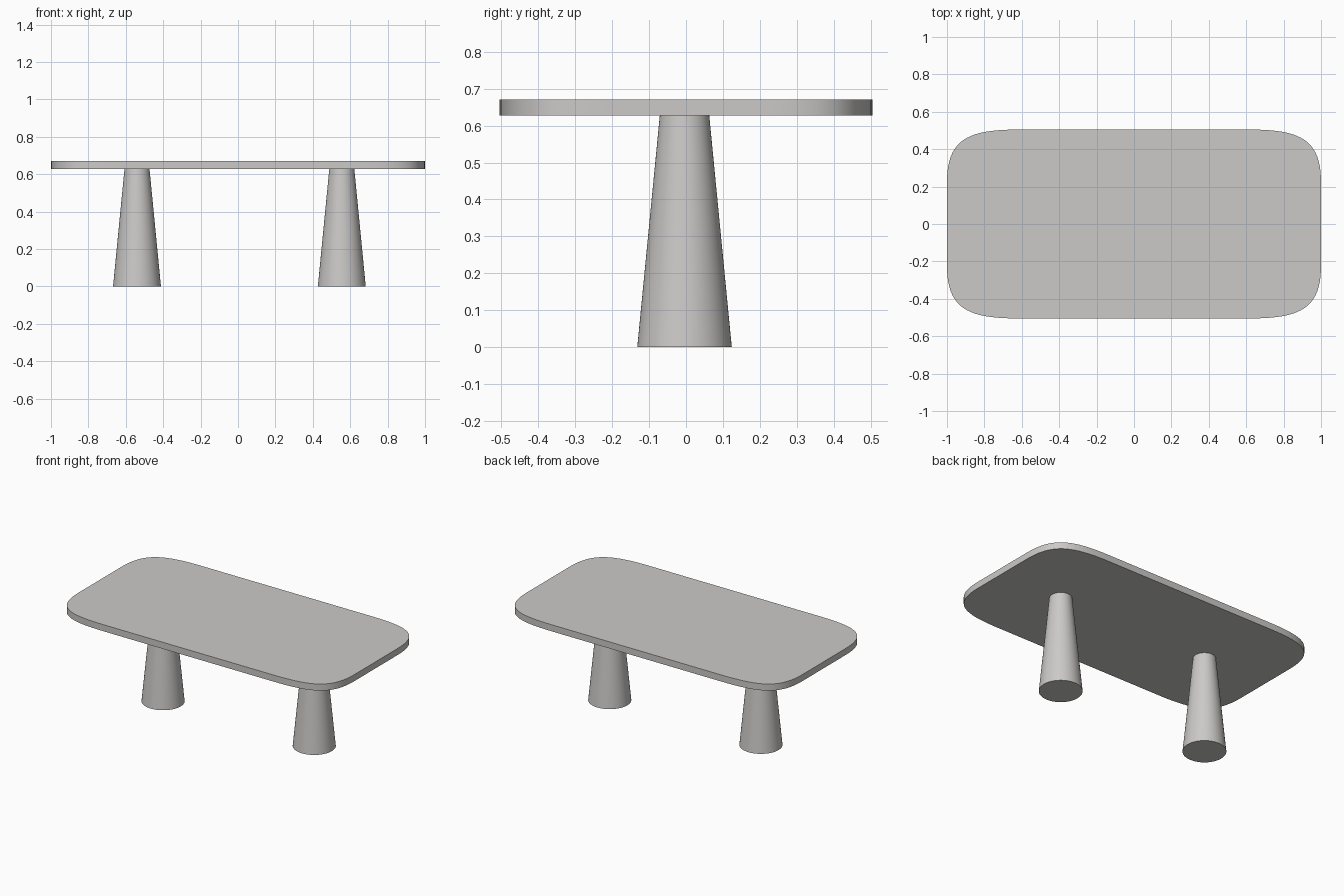
import bpy, bmesh

if "Cube" in bpy.data.objects:
    bpy.data.objects.remove(bpy.data.objects["Cube"])

stone = bpy.data.materials.new("warm grey")
stone.diffuse_color = (0.60, 0.59, 0.58, 1)
stone.use_nodes = True
stone.node_tree.nodes["Principled BSDF"].inputs["Base Color"].default_value = stone.diffuse_color

LEG_H, TOP_Z = 0.627, 0.67


def add_object(name, bm):
    bmesh.ops.recalc_face_normals(bm, faces=bm.faces[:])
    me = bpy.data.meshes.new(name)
    bm.to_mesh(me)
    bm.free()
    me.materials.append(stone)
    ob = bpy.data.objects.new(name, me)
    bpy.context.collection.objects.link(ob)
    bpy.ops.object.select_all(action='DESELECT')
    bpy.context.view_layer.objects.active = ob
    ob.select_set(True)
    bpy.ops.object.shade_smooth_by_angle(angle=0.6)
    return ob


# Table top: one bezier corner mirrored into four, then extruded
P = [(0.62, 0.505), (0.90, 0.505), (1.0, 0.445), (1.0, 0.22)]
N = 20
corner = []
for i in range(N + 1):
    t = i / N
    w = ((1 - t)**3, 3 * t * (1 - t)**2, 3 * t * t * (1 - t), t**3)
    corner.append(tuple(sum(a * p[k] for a, p in zip(w, P)) for k in (0, 1)))
outline = (corner + [(x, -y) for x, y in reversed(corner)]
           + [(-x, -y) for x, y in corner] + [(-x, y) for x, y in reversed(corner)])
bm = bmesh.new()
face = bm.faces.new([bm.verts.new((x, y, LEG_H)) for x, y in outline])
ext = bmesh.ops.extrude_face_region(bm, geom=[face], use_keep_orig=True)
bmesh.ops.translate(bm, vec=(0, 0, TOP_Z - LEG_H),
                    verts=[v for v in ext["geom"] if isinstance(v, bmesh.types.BMVert)])
add_object("table_top", bm)

# Tapered round legs
for name, x in (("left_leg", -0.54), ("right_leg", 0.555)):
    bm = bmesh.new()
    bmesh.ops.create_cone(bm, cap_ends=True, segments=64,
                          radius1=0.128, radius2=0.067, depth=LEG_H)
    ob = add_object(name, bm)
    ob.location = (x, -0.004, LEG_H / 2)
